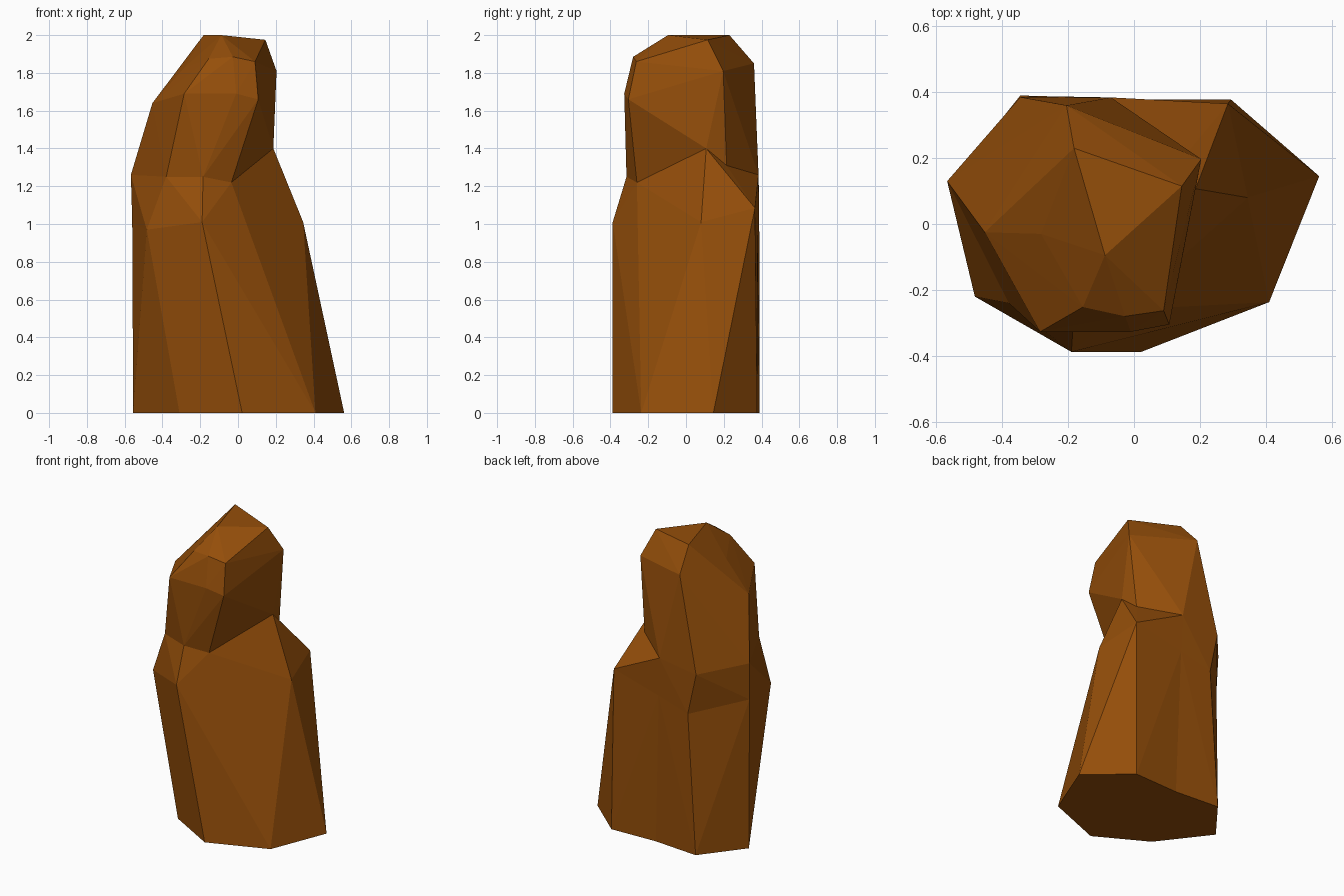
import bpy, bmesh
from mathutils import Vector

if "Cube" in bpy.data.objects:
    bpy.data.objects.remove(bpy.data.objects["Cube"])

# Cross-section rings of the pillar, counter-clockwise from the right side.
# Repeated points collapse so a facet becomes a triangle.
notch = (-.035, -.26, 1.22)
base = [(.562, .145, 0), (.295, .377, 0), (-.03, .365, 0), (-.345, .39, 0),
        (-.555, .12, 0), (-.31, -.2, 0), (.022, -.388, 0), (.41, -.237, 0)]
shoulder = [(.345, .08, 1.01), (.285, .365, 1.085), (-.06, .378, 1.0), (-.285, .388, .94),
            (-.56, .12, 1.01), (-.483, -.22, .97), (-.19, -.388, 1.01), notch]
neck = [(.187, .107, 1.4), (.16, .215, 1.31), (-.07, .384, 1.26), (-.345, .385, 1.22),
        (-.567, .13, 1.26), (-.38, -.24, 1.25), (-.185, -.315, 1.25), notch]
head = [(.204, .197, 1.81), (.204, .197, 1.81), (-.205, .36, 1.85), (-.205, .36, 1.85),
        (-.453, -.025, 1.64), (-.285, -.327, 1.69), (-.01, -.327, 1.69), (.107, -.305, 1.66)]
crown = [(.145, .115, 1.975), (.145, .115, 1.975), (-.182, .23, 2), (-.182, .23, 2),
         (-.282, -.03, 1.83), (-.155, -.252, 1.875), (-.027, -.28, 1.885), (.09, -.263, 1.86)]
peak = (-.088, -.095, 2)

bm = bmesh.new()
points = {}


def vert(p):
    if p not in points:
        points[p] = bm.verts.new(p)
    return points[p]


def facet(*ps):
    if len(set(ps)) == len(ps):
        bm.faces.new([vert(p) for p in ps])


def quad(a, b, c, d):
    """Split along the diagonal that makes the crease bulge outwards."""
    va, vb, vc, vd = map(Vector, (a, b, c, d))
    if (vb - va).cross(vc - va).dot(vd - va) <= 0:
        facet(a, b, c)
        facet(a, c, d)
    else:
        facet(a, b, d)
        facet(b, c, d)


# Facets between neighbouring rings
rings = [base, shoulder, neck, head, crown]
for lo, up in zip(rings, rings[1:]):
    for i in range(8):
        j = (i + 1) % 8
        quad(lo[i], lo[j], up[j], up[i])

# Top cap and flat underside
for i in range(8):
    facet(crown[i], crown[(i + 1) % 8], peak)
facet(*reversed(base))
bmesh.ops.recalc_face_normals(bm, faces=bm.faces)

mesh = bpy.data.meshes.new("rock_pillar")
bm.to_mesh(mesh)
bm.free()
rock = bpy.data.objects.new("rock_pillar", mesh)
bpy.context.collection.objects.link(rock)

# Single brown stone colour
mat = bpy.data.materials.new("brown stone")
mat.diffuse_color = (.30, .077, .003, 1)
mat.use_nodes = True
mat.node_tree.nodes["Principled BSDF"].inputs["Base Color"].default_value = mat.diffuse_color
mesh.materials.append(mat)
